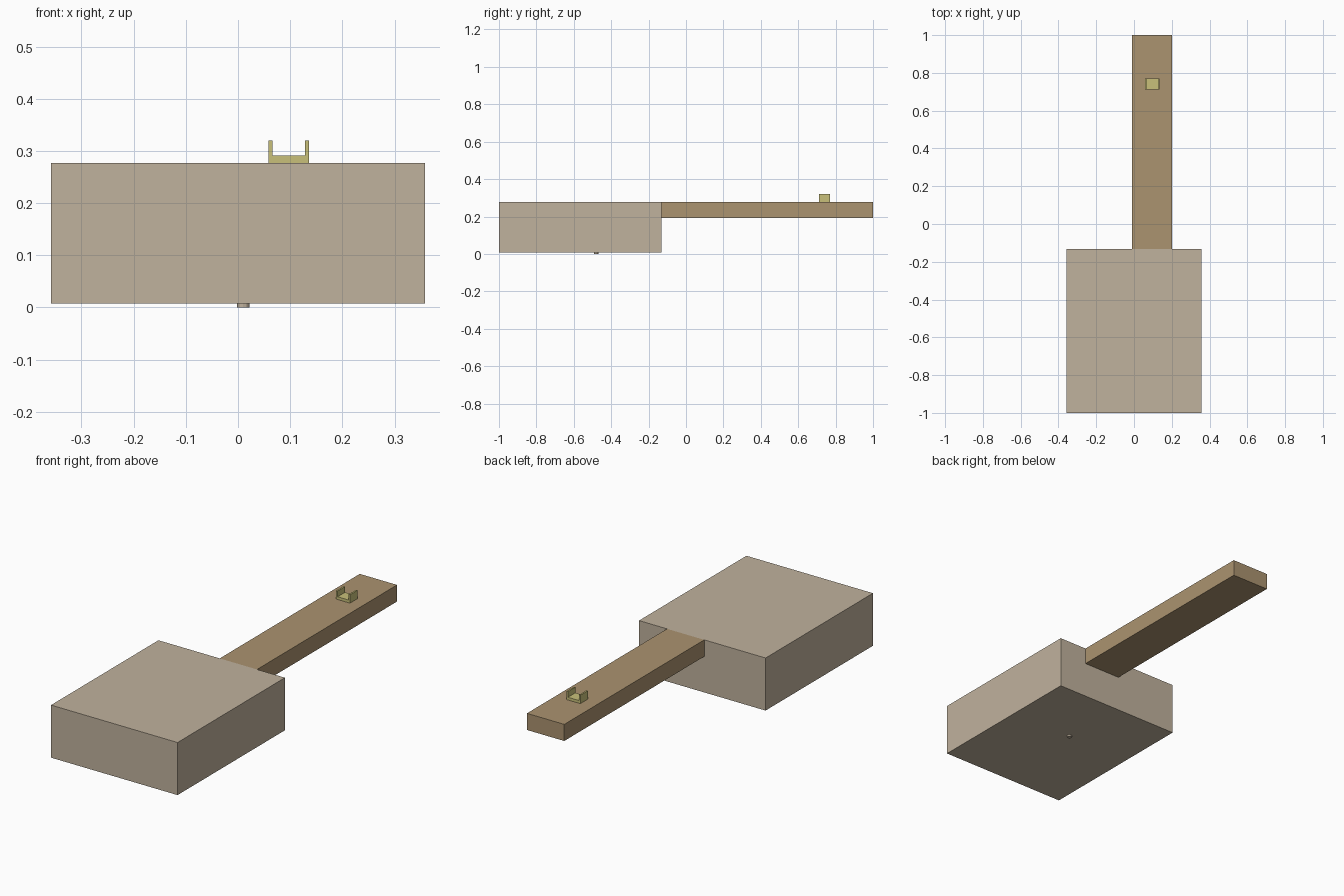
import bpy
import bmesh

if "Cube" in bpy.data.objects:
    bpy.data.objects.remove(bpy.data.objects["Cube"])


def material(name, rgb):
    m = bpy.data.materials.new(name)
    m.diffuse_color = (*rgb, 1)
    m.use_nodes = True
    m.node_tree.nodes["Principled BSDF"].inputs["Base Color"].default_value = m.diffuse_color
    return m


def add_object(name, bm, mat):
    bmesh.ops.recalc_face_normals(bm, faces=bm.faces)
    mesh = bpy.data.meshes.new(name)
    bm.to_mesh(mesh)
    bm.free()
    mesh.materials.append(mat)
    obj = bpy.data.objects.new(name, mesh)
    bpy.context.collection.objects.link(obj)
    return obj


def extrude_profile(name, points, y0, y1, mat):
    """Extrude an x-z outline from y0 to y1."""
    bm = bmesh.new()
    face = bm.faces.new([bm.verts.new((x, y0, z)) for x, z in points])
    new = bmesh.ops.extrude_face_region(bm, geom=[face])["geom"]
    verts = [g for g in new if isinstance(g, bmesh.types.BMVert)]
    bmesh.ops.translate(bm, verts=verts, vec=(0, y1 - y0, 0))
    return add_object(name, bm, mat)


def rect(x0, x1, z0, z1):
    return [(x0, z0), (x1, z0), (x1, z1), (x0, z1)]


stone = material("warm_grey", (0.527, 0.445, 0.337))
wood = material("wood_brown", (0.407, 0.292, 0.162))
brass = material("pale_brass", (0.578, 0.527, 0.195))

TOP = 0.277

# Main block and the arm flush with its top
extrude_profile("main_block", rect(-0.358, 0.358, 0.008, TOP), -1.0, -0.132, stone)
extrude_profile("arm", rect(-0.011, 0.2, 0.192, TOP), -0.132, 1.0, wood)

# U-shaped bracket on the arm
x0, x1, wall = 0.058, 0.136, 0.008
extrude_profile("bracket", [
    (x0, TOP), (x1, TOP), (x1, 0.32), (x1 - wall, 0.32),
    (x1 - wall, 0.291), (x0 + wall, 0.291), (x0 + wall, 0.32), (x0, 0.32),
], 0.711, 0.771, brass)

# Small peg under the block
bm = bmesh.new()
bmesh.ops.create_cone(bm, cap_ends=True, segments=12, radius1=0.012, radius2=0.012, depth=0.008)
bmesh.ops.translate(bm, verts=bm.verts, vec=(0.01, -0.481, 0.004))
add_object("bottom_peg", bm, stone)
